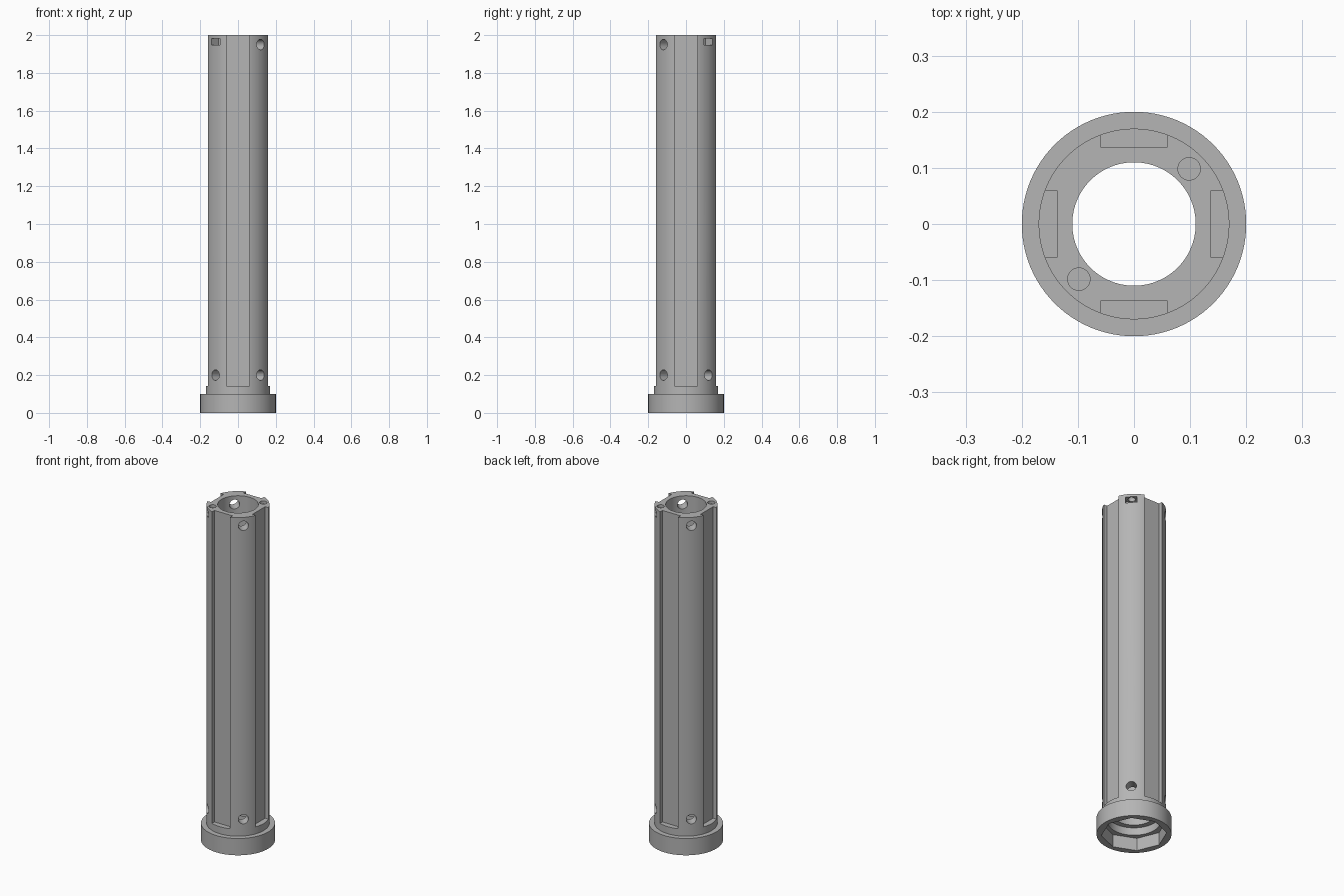
import bpy
from math import radians, cos, sin, pi

cube = bpy.data.objects.get("Cube")
if cube:
    bpy.data.objects.remove(cube, do_unlink=True)

# Single grey plastic
GREY = (0.46, 0.46, 0.46, 1)
grey = bpy.data.materials.new("grey_plastic")
grey.use_nodes = True
grey.diffuse_color = GREY
grey.node_tree.nodes["Principled BSDF"].inputs["Base Color"].default_value = GREY

HEIGHT, TUBE_R, BORE_R = 2.0, 0.17, 0.11
BASE_R, BASE_H = 0.2, 0.1
DIAGONALS = [radians(45 + 90 * i) for i in range(4)]


def cylinder(name, radius, z0, z1, sides=96, turn=0):
    bpy.ops.mesh.primitive_cylinder_add(vertices=sides, radius=radius, depth=z1 - z0,
                                        location=(0, 0, (z0 + z1) / 2),
                                        rotation=(0, 0, turn))
    bpy.context.object.name = name
    return bpy.context.object


def box(name, size, location, turn):
    bpy.ops.mesh.primitive_cube_add(size=1, location=location, rotation=(0, 0, turn))
    obj = bpy.context.object
    obj.name = name
    obj.scale = size
    return obj


def combine(target, other, operation):
    """Apply a boolean and discard the helper."""
    mod = target.modifiers.new(operation, 'BOOLEAN')
    mod.operation, mod.solver, mod.object = operation, 'EXACT', other
    bpy.context.view_layer.objects.active = target
    bpy.ops.object.modifier_apply(modifier=mod.name)
    bpy.data.objects.remove(other, do_unlink=True)


# Tube standing on a wider collar
tube = cylinder("slotted_tube", TUBE_R, 0.02, HEIGHT)
combine(tube, cylinder("base_collar", BASE_R, 0, BASE_H), 'UNION')

# Bore, counterbore and octagonal socket underneath
combine(tube, cylinder("bore", BORE_R, -0.1, HEIGHT + 0.1), 'DIFFERENCE')
combine(tube, cylinder("counterbore", 0.14, -0.1, 0.12), 'DIFFERENCE')
combine(tube, cylinder("octagon_socket", 0.175, -0.1, 0.075, 8), 'DIFFERENCE')

# Four flat channels along the outside
for i in range(4):
    a = i * pi / 2
    combine(tube, box("channel", (0.1, 0.12, 2), (0.187 * cos(a), 0.187 * sin(a), 1.142), a),
            'DIFFERENCE')

# Radial screw holes: all four at the bottom, two at the top
for i, a in enumerate(DIAGONALS):
    for z in ([0.2] if i % 2 == 0 else [0.2, 1.95]):
        bpy.ops.mesh.primitive_cylinder_add(vertices=32, radius=0.028, depth=0.14,
                                            location=(0.14 * cos(a), 0.14 * sin(a), z),
                                            rotation=(0, pi / 2, a))
        combine(tube, bpy.context.object, 'DIFFERENCE')

# Vertical screw holes with nut pockets on the other two corners
for a in DIAGONALS[::2]:
    hole = cylinder("screw_hole", 0.02, 1.9, 2.1, 32)
    hole.location.x, hole.location.y = 0.139 * cos(a), 0.139 * sin(a)
    combine(tube, hole, 'DIFFERENCE')
    combine(tube, box("nut_pocket", (0.09, 0.064, 0.036),
                      (0.16 * cos(a), 0.16 * sin(a), 1.965), a), 'DIFFERENCE')

# Finish
tube.data.materials.clear()
tube.data.materials.append(grey)
for face in tube.data.polygons:
    face.material_index = 0
bpy.ops.object.select_all(action='DESELECT')
tube.select_set(True)
bpy.context.view_layer.objects.active = tube
bpy.ops.object.shade_smooth_by_angle(angle=radians(30))
